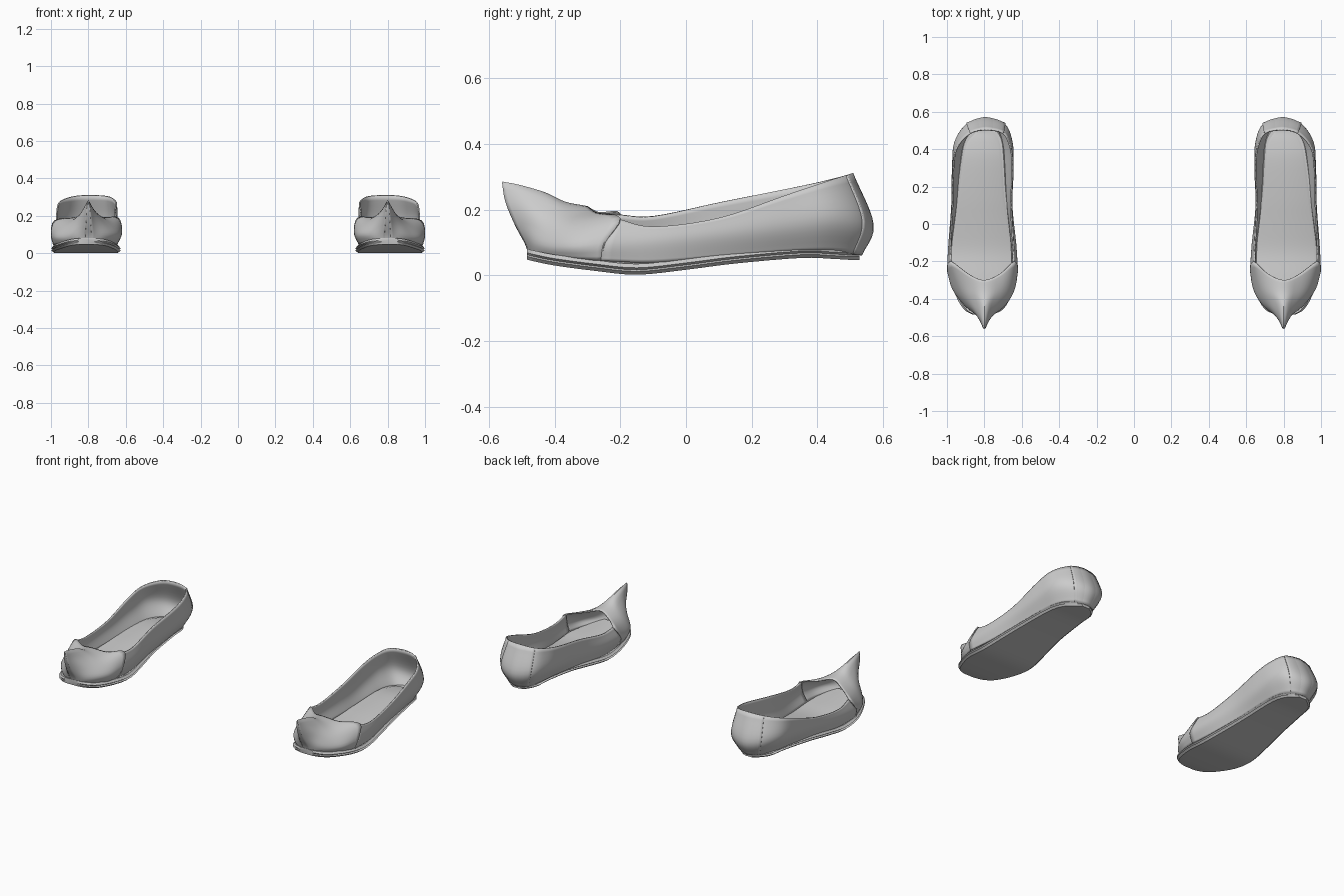
import bpy, bmesh, math
from mathutils import Vector


def spline(pts, n):
    """Catmull-Rom through pts with n steps per span."""
    if n == 1:
        return [Vector(p) for p in pts]
    p = [Vector(q) for q in pts]
    p = [2 * p[0] - p[1]] + p + [2 * p[-1] - p[-2]]
    out = []
    for i in range(1, len(p) - 2):
        a, b, c, d = p[i - 1:i + 3]
        for k in range(n):
            t = k / n
            out.append(0.5 * (2 * b + (c - a) * t + (2 * a - 5 * b + 4 * c - d) * t * t
                              + (3 * b - a - 3 * c + d) * t ** 3))
    return out + [p[-2]]


def loft(name, rows, along, across, closed=False, thick=0.0):
    """Skin a grid of control points, then mirror it into the other shoe."""
    rows = [spline(r, across) for r in rows]
    cols = [spline(c, along) for c in zip(*rows)]
    bm = bmesh.new()
    g = [[bm.verts.new(p) for p in c] for c in cols]
    nc = len(g)
    for j in range(nc if closed else nc - 1):
        a, b = g[j], g[(j + 1) % nc]
        for i in range(len(a) - 1):
            bm.faces.new((a[i], b[i], b[i + 1], a[i + 1]))
    if closed:
        bm.faces.new([c[0] for c in g])
        bm.faces.new([c[-1] for c in g])
    bmesh.ops.remove_doubles(bm, verts=bm.verts, dist=0.0003)
    bmesh.ops.recalc_face_normals(bm, faces=bm.faces)
    me = bpy.data.meshes.new(name)
    bm.to_mesh(me)
    bm.free()
    ob = bpy.data.objects.new(name, me)
    bpy.context.collection.objects.link(ob)
    bpy.ops.object.select_all(action='DESELECT')
    ob.select_set(True)
    bpy.context.view_layer.objects.active = ob
    bpy.ops.object.shade_smooth_by_angle(angle=math.radians(35))
    if thick:
        m = ob.modifiers.new("thickness", 'SOLIDIFY')
        m.thickness, m.offset = thick, 0
    m = ob.modifiers.new("pair", 'MIRROR')
    m.use_mirror_merge = False
    return ob


# Upper: base, middle and rim points, inner side round the heel to the outer side
upper = [
    [(.650, -.26, .045), (.624, -.25, .11), (.645, -.21, .185)],
    [(.655, -.10, .040), (.634, -.10, .11), (.648, -.10, .180)],
    [(.678, .10, .055), (.655, .10, .13), (.658, .10, .222)],
    [(.690, .30, .070), (.650, .30, .15), (.650, .30, .262)],
    [(.700, .42, .072), (.655, .44, .17), (.662, .41, .285)],
    [(.730, .505, .066), (.695, .535, .165), (.700, .485, .304)],
    [(.795, .53, .062), (.795, .565, .155), (.790, .503, .310)],
    [(.860, .505, .066), (.890, .535, .165), (.875, .485, .304)],
    [(.910, .42, .072), (.955, .44, .17), (.945, .41, .280)],
    [(.930, .30, .070), (.967, .30, .15), (.965, .30, .243)],
    [(.950, .10, .055), (.972, .10, .12), (.970, .10, .175)],
    [(.977, -.10, .040), (.988, -.10, .10), (.980, -.10, .148)],
    [(.985, -.26, .045), (.996, -.25, .10), (.975, -.21, .172)],
]
loft("upper", upper, 5, 6, thick=.008)

# Heel strip: slightly raised band over the back seam
strip = []
for row in upper[5:8]:
    strip.append([Vector(p) + Vector(((p[0] - .795) * .05, .004, 0)) for p in row])
loft("heel_strip", strip, 5, 6, thick=.006)

# Toe cap: arches from the opening edge forward to the turned-up prow
cap = [
    [(.650, -.255, .045), (.622, -.245, .11), (.640, -.20, .188), (.715, -.265, .190),
     (.80, -.30, .208), (.88, -.27, .188), (.980, -.20, .174), (.998, -.245, .10), (.985, -.255, .045)],
    [(.662, -.34, .050), (.638, -.34, .10), (.665, -.34, .150), (.725, -.35, .190),
     (.80, -.37, .222), (.87, -.35, .185), (.935, -.34, .145), (.972, -.34, .09), (.955, -.34, .050)],
    [(.695, -.41, .058), (.672, -.41, .10), (.700, -.415, .148), (.750, -.42, .205),
     (.80, -.43, .250), (.85, -.42, .200), (.895, -.415, .145), (.925, -.41, .09), (.910, -.41, .058)],
    [(.735, -.455, .064), (.720, -.46, .10), (.740, -.47, .155), (.772, -.49, .220),
     (.80, -.505, .272), (.83, -.49, .220), (.855, -.47, .155), (.875, -.46, .10), (.865, -.455, .064)],
    [(.785, -.478, .068), (.784, -.49, .10), (.788, -.52, .155), (.793, -.55, .225),
     (.80, -.56, .283), (.807, -.55, .225), (.812, -.52, .155), (.816, -.49, .10), (.815, -.478, .068)],
]
loft("toe_cap", cap, 5, 4, thick=.006)

# Front seam closing the prow
left, right = cap[-1][:5], cap[-1][8:3:-1]
loft("prow_seam", [left, right], 1, 4)

# Sole stations: y, inner x, outer x, underside z
stations = [
    (-.485, .76, .86, .048), (-.46, .705, .905, .042), (-.40, .665, .945, .030),
    (-.28, .635, .99, .014), (-.15, .630, .995, .002), (0, .650, .98, .017),
    (.15, .672, .96, .036), (.35, .685, .935, .053), (.45, .697, .912, .050),
    (.505, .73, .865, .047), (.528, .765, .83, .047),
]
# Inset and height pairs: two stacked layers with a groove between
edge = [(.012, 0), (0, .010), (.009, .015), (0, .021), (.012, .033)]
sole = [[(a + d, y, z + h) for d, h in edge] + [(b - d, y, z + h) for d, h in reversed(edge)]
        for y, a, b, z in stations]
loft("sole", sole, 4, 1, closed=True)

# Insole pad
pad = [(.022, .028), (.022, .036), (.035, .040)]
insole = [[(a + d, y * .97, z + h) for d, h in pad] + [(b - d, y * .97, z + h) for d, h in reversed(pad)]
          for y, a, b, z in stations[1:-1]]
loft("insole", insole, 4, 1, closed=True)
